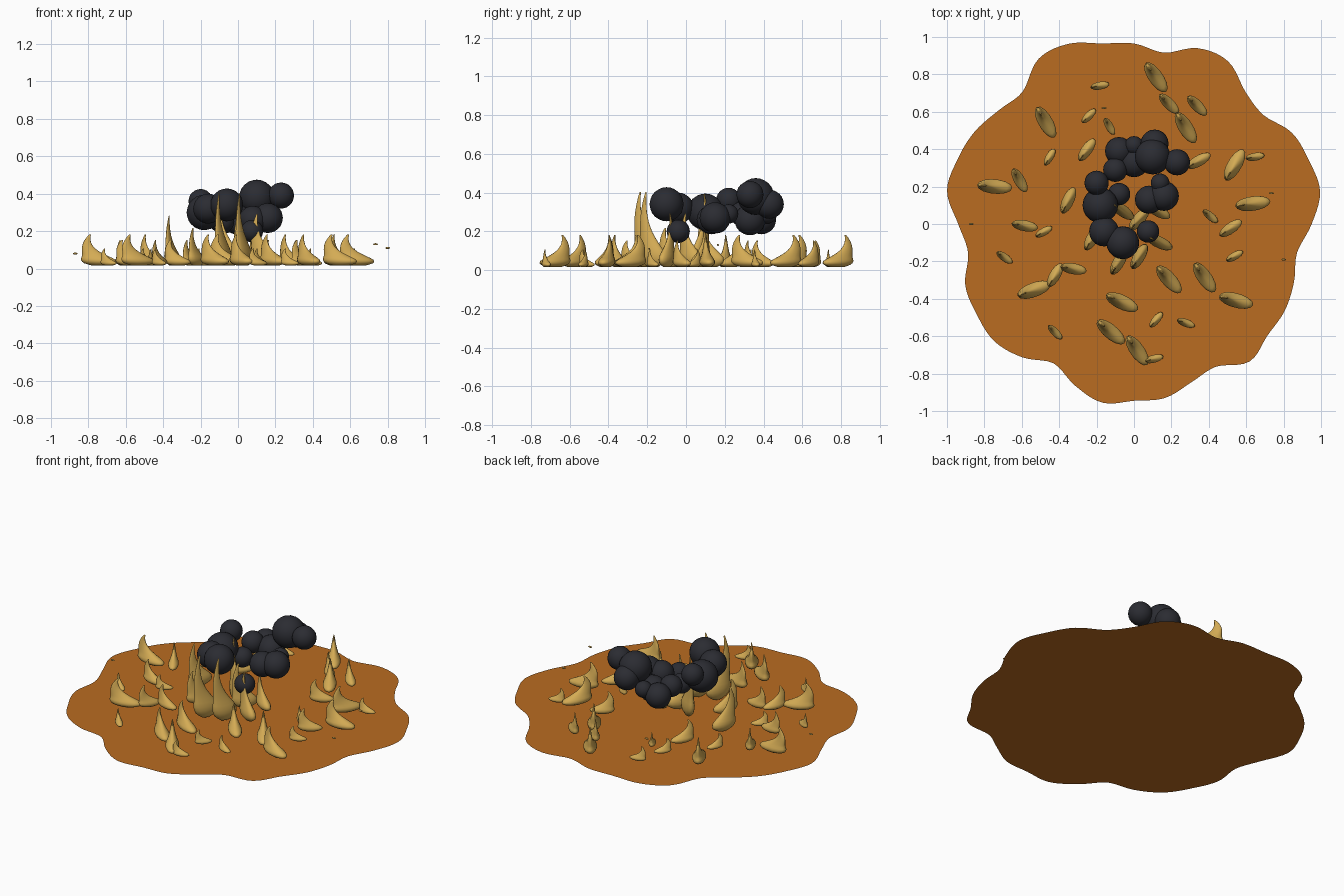
import bpy
import bmesh
import math
from mathutils import Matrix, Vector

cube = bpy.data.objects.get("Cube")
if cube:
    bpy.data.objects.remove(cube, do_unlink=True)


def make_material(name, colour):
    material = bpy.data.materials.new(name)
    material.use_nodes = True
    material.diffuse_color = (*colour, 1)
    shader = material.node_tree.nodes["Principled BSDF"]
    shader.inputs["Base Color"].default_value = (*colour, 1)
    return material


def finish(bm, name, material, smooth=True):
    bmesh.ops.recalc_face_normals(bm, faces=bm.faces[:])
    for face in bm.faces:
        face.smooth = smooth
    mesh = bpy.data.meshes.new(name)
    bm.to_mesh(mesh)
    bm.free()
    mesh.materials.append(material)
    obj = bpy.data.objects.new(name, mesh)
    bpy.context.collection.objects.link(obj)
    return obj


def smooth_value(values, index, t, closed=False):
    """Catmull-Rom interpolation between neighbouring values."""
    count = len(values)

    def pick(k):
        return values[k % count] if closed else values[max(0, min(count - 1, k))]

    a, b, c, d = (pick(index + k) for k in (-1, 0, 1, 2))
    return b + (c - a) * t / 2 + (2 * a - 5 * b + 4 * c - d) * t**2 / 2 \
        + (3 * b - a - 3 * c + d) * t**3 / 2


scorch_orange = make_material("burning ground orange", (0.49, 0.15, 0.015))
flame_gold = make_material("flame gold", (0.66, 0.41, 0.09))
smoke_black = make_material("smoke black", (0.024, 0.025, 0.032))

# Ground patch: wavy outline given as percent radii at equal angle steps
outline = [95, 101, 99.5, 97.5, 90.5, 92.5, 100.5, 100, 93, 96.5, 98, 102.5,
           102, 92.5, 94.5, 98.5, 100.5, 101.5, 94, 90, 96, 97, 97.5, 93,
           86, 92, 97, 94.5, 94.5, 90, 88, 96, 93, 93, 91, 88.5]
steps = 5
bm = bmesh.new()
rim = []
for i in range(len(outline)):
    for s in range(steps):
        radius = smooth_value(outline, i, s / steps, closed=True) / 100
        angle = math.tau * (i + s / steps) / len(outline)
        rim.append(bm.verts.new((radius * math.cos(angle), radius * math.sin(angle), 0)))
centre = bm.verts.new((0, 0, 0))
for a, b in zip(rim, rim[1:] + rim[:1]):
    bm.faces.new((centre, a, b))
ground = finish(bm, "ground_patch", scorch_orange, smooth=False)

# Flame section: half width and sideways bend, from the base to the tip
flame_width = [0.4, 0.9, 1, 0.74, 0.5, 0.34, 0.22, 0.11, 0.01]
flame_bend = [0, 0, 0.04, 0.14, 0.26, 0.34, 0.36, 0.32, 0.24]
SIDES = 14


def add_flame(bm, x, y, turn, length, height):
    """Loft flattened rings along a curved, tapering path."""
    rotation = Matrix.Rotation(math.radians(turn), 3, "Z")
    rings = []
    for i in range(len(flame_width) - 1):
        for t in (0, 0.5):
            width = smooth_value(flame_width, i, t) * length / 2
            bend = -smooth_value(flame_bend, i, t) * length
            level = ((i + t) / (len(flame_width) - 1)) ** 1.25
            ring = []
            for k in range(SIDES):
                angle = math.tau * k / SIDES
                point = Vector((bend + width * math.cos(angle),
                                0.42 * width * math.sin(angle), 0))
                point = rotation @ point + Vector((x, y, 0.015 + level * height))
                ring.append(bm.verts.new(point))
            rings.append(ring)
    for low, high in zip(rings, rings[1:]):
        for k in range(SIDES):
            n = (k + 1) % SIDES
            bm.faces.new((low[k], low[n], high[n], high[k]))
    bm.faces.new(rings[0][::-1])
    bm.faces.new(rings[-1])


# Outer flames grouped by size: position in hundredths, turn in degrees
small = [(-45, 36, 60), (-18, 74, 10), (-24, 58, 45), (-13, 52, -60), (65, 36, 10),
         (41, 4, -40), (54, -17, 30), (28, -53, -20), (12, -51, 50), (-42, -58, -45),
         (-48, -4, 30), (-69, -18, -35), (11, -72, 15)]
medium = [(-25, 40, 55), (19, 64, -45), (34, 63, -45), (35, 34, 30), (-42, -27, 60),
          (-58, -1, -10), (-61, 23, -60), (52, -2, 35), (-32, -24, -10)]
large = [(-47, 54, -60), (12, 78, -55), (28, 51, -58), (54, 32, 60), (64, 11, 8),
         (38, -29, -55), (55, -41, -15), (19, -30, -48), (-6, -42, -25),
         (-12, -58, -40), (2, -68, -55), (-53, -35, 20), (-74, 20, -5)]
for name, group, length, height in (("small_flames", small, 0.1, 0.1),
                                    ("medium_flames", medium, 0.14, 0.15),
                                    ("large_flames", large, 0.185, 0.18)):
    bm = bmesh.new()
    for x, y, turn in group:
        add_flame(bm, x / 100, y / 100, turn, length, height)
    finish(bm, name, flame_gold)

# Tall flames in the middle, with their own heights
tall = [(-8, -20, 60, 42), (3, -17, 60, 42), (14, -10, -25, 30), (-6, 7, -35, 41),
        (-22, -7, 60, 22), (3, 3, 50, 30), (13, 7, -30, 22), (-35, 13, 65, 29)]
bm = bmesh.new()
for x, y, turn, height in tall:
    add_flame(bm, x / 100, y / 100, turn, 0.15, height / 100)
finish(bm, "tall_flames", flame_gold)

# Loose sparks
bm = bmesh.new()
for x, y, z in ((0.8, -0.19, 0.11), (0.735, 0.165, 0.13), (-0.16, 0.62, 0.1), (-0.87, 0, 0.08)):
    flat = Matrix.Translation((x, y, z)) @ Matrix.Diagonal((1.2, 0.5, 0.5, 1))
    bmesh.ops.create_icosphere(bm, subdivisions=2, radius=0.011, matrix=flat)
finish(bm, "sparks", flame_gold)

# Smoke puffs in a broken ring: position and radius in hundredths
puffs = [(10, 36, 38, 9.5), (23, 33, 39, 7), (11, 43, 34, 7.5), (0, 33, 26, 8),
         (-8, 39, 26, 7.5), (0, 42, 29, 5), (-10, 29, 29, 6.5), (-20, 22, 36, 6.5),
         (-18, 10, 30, 9.5), (-8, 16, 25, 6), (-16, -4, 32, 8), (-6, -10, 34, 8.8),
         (7.5, -4, 20, 6), (8, 13, 26, 7.5), (16, 15, 27, 8), (14, 22, 29, 5)]
bm = bmesh.new()
for x, y, z, radius in puffs:
    place = Matrix.Translation(Vector((x, y, z)) / 100)
    bmesh.ops.create_icosphere(bm, subdivisions=3, radius=radius / 100, matrix=place)
finish(bm, "smoke_puffs", smoke_black)
